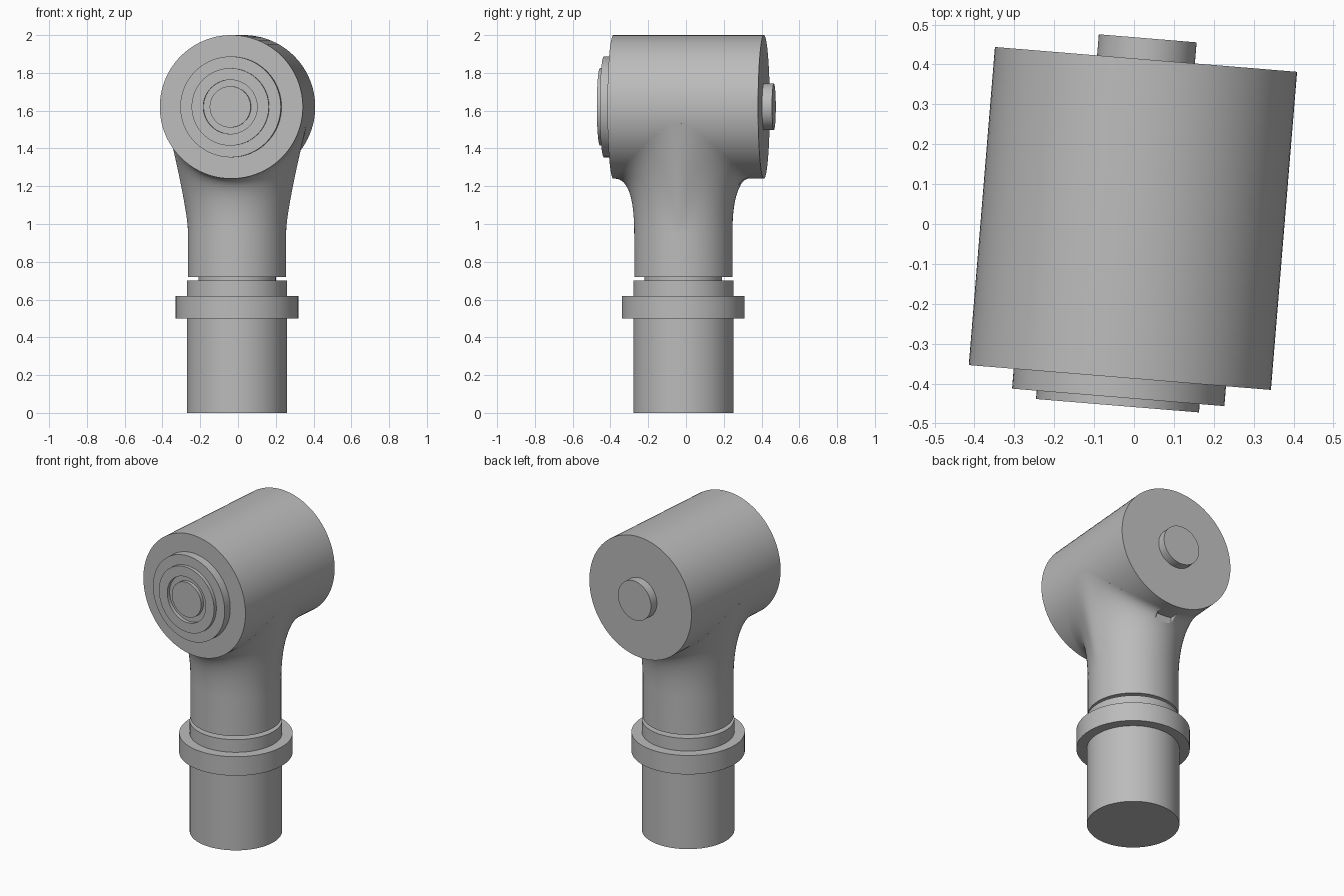
import bpy, bmesh, math
from mathutils import Matrix

cube = bpy.data.objects.get("Cube")
if cube:
    bpy.data.objects.remove(cube, do_unlink=True)

SEG = 96
NECK_R, HEAD_R, HEAD_Z = 0.26, 0.38, 1.62

# Whole joint: head axis turned slightly about the vertical
PLACE = Matrix.Translation((-0.005, -0.014, 0)) @ Matrix.Rotation(math.radians(-4.7), 4, "Z")
# Lathe axis laid along y at head height, positive towards the back
HEAD = PLACE @ Matrix.Translation((0, 0.028, HEAD_Z)) @ Matrix.Rotation(math.radians(-90), 4, "X")

steel = bpy.data.materials.new("grey_steel")
steel.use_nodes = True
GREY = (0.5, 0.5, 0.5, 1)
steel.diffuse_color = GREY
steel.node_tree.nodes["Principled BSDF"].inputs["Base Color"].default_value = GREY


def finish(name, bm, matrix):
    bmesh.ops.recalc_face_normals(bm, faces=bm.faces)
    mesh = bpy.data.meshes.new(name)
    bm.to_mesh(mesh)
    bm.free()
    mesh.materials.append(steel)
    obj = bpy.data.objects.new(name, mesh)
    obj.matrix_world = matrix
    bpy.context.collection.objects.link(obj)
    bpy.ops.object.select_all(action="DESELECT")
    obj.select_set(True)
    bpy.context.view_layer.objects.active = obj
    bpy.ops.object.shade_smooth_by_angle(angle=math.radians(35))
    return obj


def skin(bm, rings, start, end):
    """Bridge equal rings of points and close both ends with a fan."""
    rows = [[bm.verts.new(p) for p in ring] for ring in rings]
    for a, b in zip(rows, rows[1:]):
        for i in range(SEG):
            j = (i + 1) % SEG
            bm.faces.new((a[i], a[j], b[j], b[i]))
    for row, tip in ((rows[0], start), (rows[-1], end)):
        centre = bm.verts.new(tip)
        for i in range(SEG):
            bm.faces.new((row[i], row[(i + 1) % SEG], centre))


ANGLES = [2 * math.pi * i / SEG for i in range(SEG)]


def lathe(name, profile, matrix):
    bm = bmesh.new()
    rings = [[(r * math.cos(a), r * math.sin(a), z) for a in ANGLES] for r, z in profile]
    skin(bm, rings, (0, 0, profile[0][1]), (0, 0, profile[-1][1]))
    return finish(name, bm, matrix)


# Lower shaft with collar and the narrow groove under the neck
lathe("shaft_and_collar", [(0.265, 0), (0.265, 0.5), (0.325, 0.5), (0.325, 0.62),
                           (0.265, 0.62), (0.265, 0.7), (0.205, 0.7), (0.205, 0.73)], PLACE)

# Cross cylinder, its rear pin and stepped front cap with a ring groove
lathe("head_cylinder", [(HEAD_R, -0.4), (HEAD_R, 0.4)], HEAD)
lathe("rear_pin", [(0.123, 0.39), (0.123, 0.453)], HEAD)
lathe("front_cap", [(0.109, -0.471), (0.109, -0.45), (0.143, -0.45), (0.143, -0.471),
                    (0.205, -0.471), (0.205, -0.45), (0.267, -0.45), (0.267, -0.39)], HEAD)


# Neck flaring tangentially into the underside of the head
def neck_ring(t, z0=0.95):
    ring = []
    for a in ANGLES:
        c, s = math.cos(a), math.sin(a)
        x0, y0 = NECK_R * c, NECK_R * s
        x2, y2 = 0.37 * c, 0.365 * s
        drop = math.sqrt(HEAD_R ** 2 - x2 ** 2)
        z2 = HEAD_Z - drop
        z1 = z2 - (x2 - x0) * x2 / drop
        ring.append((x0 + (x2 - x0) * t * t, y0 + (y2 - y0) * t * t,
                     z0 * (1 - t) ** 2 + 2 * z1 * t * (1 - t) + z2 * t * t))
    return ring


bm = bmesh.new()
base = [(NECK_R * math.cos(a), NECK_R * math.sin(a), 0.72) for a in ANGLES]
skin(bm, [base] + [neck_ring(i / 20) for i in range(21)], (0, 0, 0.72), (0, 0, HEAD_Z))
neck = finish("flared_neck", bm, PLACE)

# Small relief notch at the back, under the head
bm = bmesh.new()
bmesh.ops.create_cube(bm, size=1)
cutter = finish("notch_cutter", bm, PLACE @ Matrix.Translation((0, 0.4, 1.2))
                @ Matrix.Diagonal((0.11, 0.2, 0.14, 1)))
cutter.hide_render = True
cutter.hide_set(True)
cut = neck.modifiers.new("notch", "BOOLEAN")
cut.operation = "DIFFERENCE"
cut.object = cutter
cut.solver = "EXACT"
